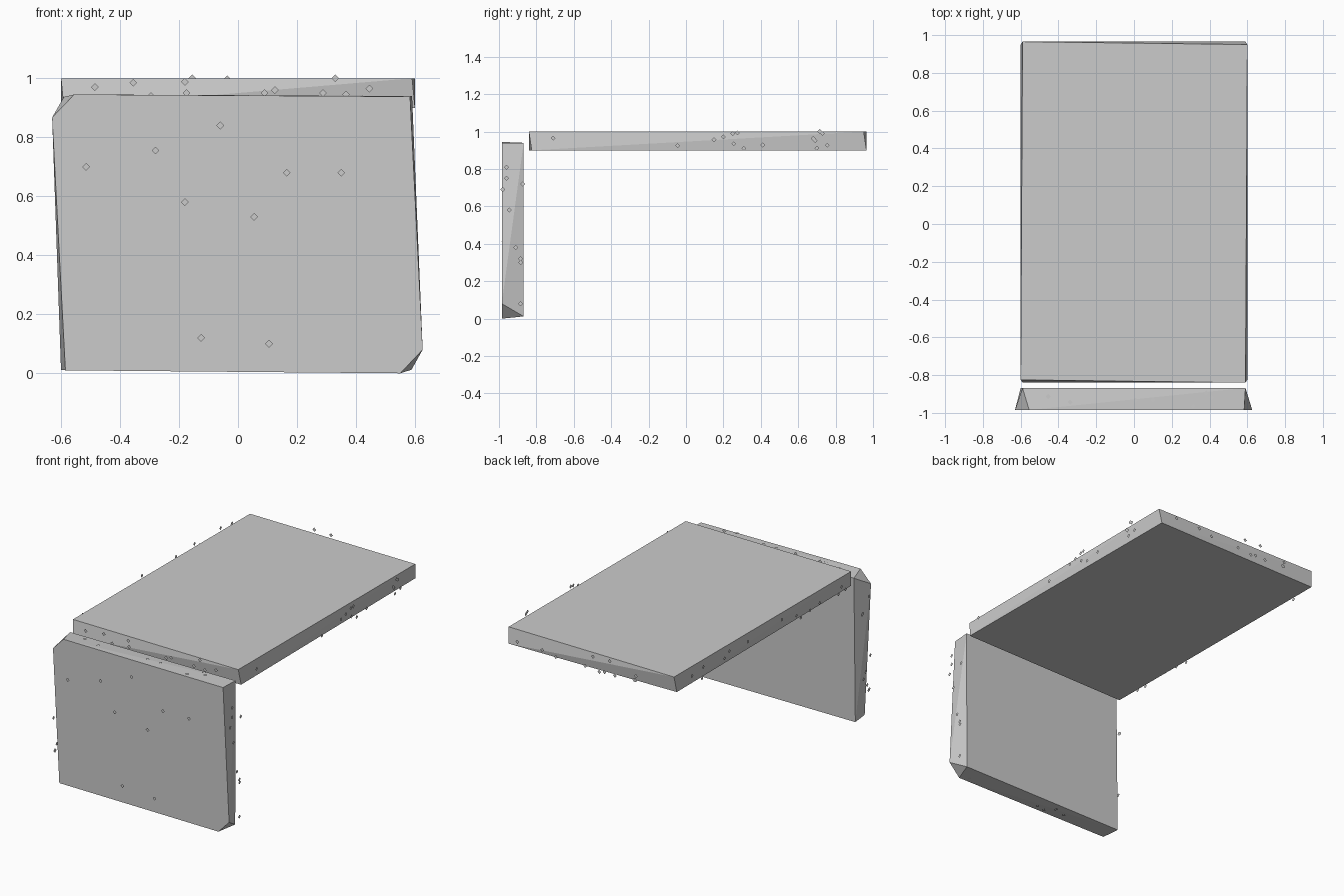
import bpy, bmesh, random
from mathutils import Vector

if "Cube" in bpy.data.objects:
    bpy.data.objects.remove(bpy.data.objects["Cube"])

random.seed(4)


def make_object(name, bm):
    mesh = bpy.data.meshes.new(name)
    bm.to_mesh(mesh)
    bm.free()
    obj = bpy.data.objects.new(name, mesh)
    bpy.context.collection.objects.link(obj)
    return obj


def hull(name, points):
    """Flat-faced solid wrapped round a few corner points."""
    bm = bmesh.new()
    for p in points:
        bm.verts.new(p)
    bmesh.ops.convex_hull(bm, input=bm.verts[:])
    bmesh.ops.recalc_face_normals(bm, faces=bm.faces[:])
    return make_object(name, bm)


def chips(name, axis, level, spots, sign, r=0.013):
    """Tiny flat diamonds lying in a plane across one axis."""
    bm = bmesh.new()
    for a, b in spots:
        ring = []
        for da, db in ((r, 0), (0, r), (-r, 0), (0, -r)):
            co = [a + da, b + db]
            co.insert(axis, level)
            ring.append(bm.verts.new(co))
        face = bm.faces.new(ring)
        face.normal_update()
        if face.normal[axis] * sign < 0:
            face.normal_flip()
    return make_object(name, bm)


def scatter(n, a0, a1, b0, b1):
    return [(random.uniform(a0, a1), random.uniform(b0, b1)) for _ in range(n)]


# Horizontal slab, slightly twisted between its top and bottom faces
top = [(-0.59, 0.965), (0.60, 0.95), (0.59, -0.84), (-0.60, -0.825)]
bottom = [(-0.60, 0.95), (0.59, 0.965), (0.60, -0.825), (-0.59, -0.84)]
hull("top_slab", [(x, y, 1.0) for x, y in top] + [(x, y, 0.9) for x, y in bottom])

# Upright slab with two clipped corners on its wider front face
front = [(-0.63, 0.867), (-0.555, 0.945), (0.583, 0.938),
         (0.626, 0.08), (0.55, 0.0), (-0.585, 0.01)]
back = [(-0.59, 0.937), (0.59, 0.94), (0.588, 0.012), (-0.60, 0.012)]
hull("upright_slab", [(x, -0.985, z) for x, z in front] +
     [(x, -0.868, z) for x, z in back])

# Chips on the upright slab
chips("upright_front_chips", 1, -1.0,
      [(-0.515, 0.7), (-0.28, 0.755), (-0.06, 0.84), (0.165, 0.68), (0.35, 0.68),
       (-0.18, 0.58), (0.055, 0.53), (-0.125, 0.12), (0.105, 0.10)], -1)
chips("upright_right_chips", 0, 0.63,
      [(-0.96, 0.81), (-0.96, 0.75), (-0.98, 0.69), (-0.872, 0.72), (-0.945, 0.58),
       (-0.91, 0.38), (-0.885, 0.32), (-0.883, 0.30), (-0.885, 0.08)], 1)
chips("upright_left_chips", 0, -0.634, scatter(9, -0.98, -0.88, 0.12, 0.85), -1)
chips("upright_back_chips", 1, -0.866, scatter(9, -0.5, 0.5, 0.1, 0.85), 1)
chips("upright_top_chips", 2, 0.947, scatter(7, -0.5, 0.5, -0.97, -0.88), 1)
chips("upright_base_chips", 2, 0.001, scatter(6, -0.5, 0.5, -0.97, -0.88), -1)

# Chips on the horizontal slab
chips("slab_front_chips", 1, -0.86,
      [(-0.485, 0.97), (-0.355, 0.985), (-0.18, 0.988), (-0.175, 0.95),
       (-0.295, 0.94), (0.09, 0.95), (0.125, 0.96), (0.288, 0.95),
       (0.33, 1.0), (0.366, 0.945), (0.445, 0.965)], -1)
chips("slab_right_chips", 0, 0.63,
      [(-0.71, 0.965), (-0.045, 0.925), (0.15, 0.957), (0.2, 0.972), (0.255, 0.935),
       (0.25, 0.99), (0.275, 0.993), (0.31, 0.91), (0.41, 0.928), (0.68, 0.963),
       (0.69, 0.952), (0.7, 0.912), (0.715, 1.0), (0.73, 0.99), (0.755, 0.927)], 1)
chips("slab_left_chips", 0, -0.634, scatter(14, -0.75, 0.9, 0.91, 0.99), -1)
chips("slab_back_chips", 1, 1.0, scatter(12, -0.38, 0.52, 0.91, 1.0), 1)
chips("slab_top_chips", 2, 1.001, scatter(15, -0.45, 0.5, -0.6, 0.85), 1)
chips("slab_underside_chips", 2, 0.898, scatter(12, -0.45, 0.5, -0.7, 0.85), -1)
